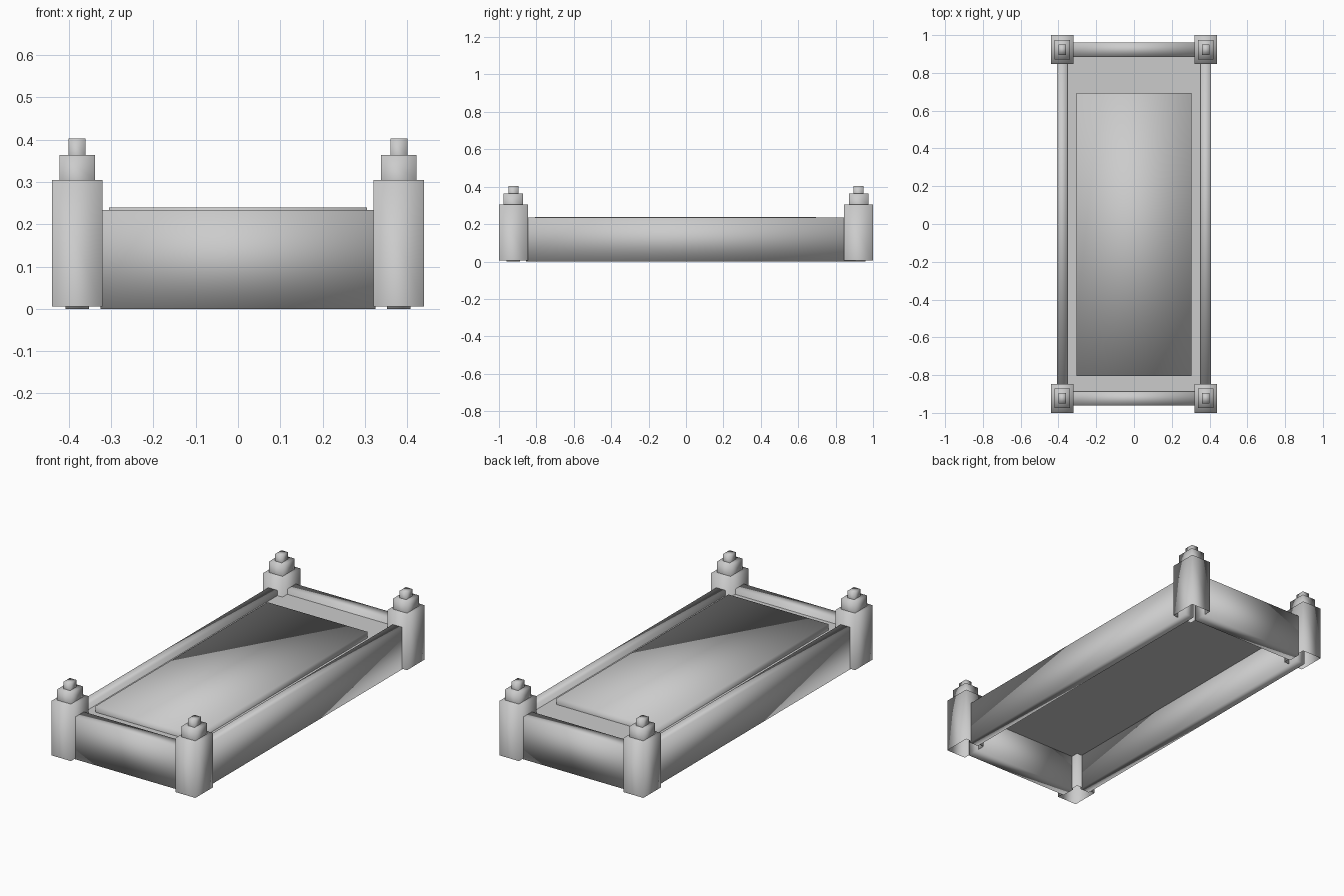
import bpy
import bmesh

if "Cube" in bpy.data.objects:
    bpy.data.objects.remove(bpy.data.objects["Cube"])

stone = bpy.data.materials.new("grey stone")
stone.diffuse_color = (0.6, 0.6, 0.6, 1)
stone.use_nodes = True
stone.node_tree.nodes["Principled BSDF"].inputs["Base Color"].default_value = stone.diffuse_color


def box(bm, x0, x1, y0, y1, z0, z1, open_bottom=False):
    res = bmesh.ops.create_cube(bm, size=1)
    for v in res["verts"]:
        v.co.x = x1 if v.co.x > 0 else x0
        v.co.y = y1 if v.co.y > 0 else y0
        v.co.z = z1 if v.co.z > 0 else z0
    if open_bottom:
        faces = {f for v in res["verts"] for f in v.link_faces}
        low = [f for f in faces if all(v.co.z == z0 for v in f.verts)]
        low = [f for f in faces if max(v.co.z for v in f.verts) < (z0 + z1) / 2]
        bmesh.ops.delete(bm, geom=low, context="FACES_ONLY")


def make(name, boxes, open_bottom=False):
    bm = bmesh.new()
    for b in boxes:
        box(bm, *b, open_bottom=open_bottom)
    me = bpy.data.meshes.new(name)
    bm.to_mesh(me)
    bm.free()
    me.materials.append(stone)
    # soft shading wraps round the block corners
    for p in me.polygons:
        p.use_smooth = True
    ob = bpy.data.objects.new(name, me)
    bpy.context.collection.objects.link(ob)
    return ob


# stepped corner posts, hollow underneath
tiers = [(0.06, 0.077, 0.005, 0.305), (0.042, 0.052, 0.305, 0.364),
         (0.02, 0.027, 0.364, 0.403)]
for sx, xn in ((-1, "left"), (1, "right")):
    for sy, yn in ((-1, "front"), (1, "back")):
        cx, cy = sx * 0.38, sy * 0.923
        make(f"{yn}_{xn}_post",
             [(cx - hx, cx + hx, cy - hy, cy + hy, a, b) for hx, hy, a, b in tiers],
             open_bottom=True)

# kerb walls between the posts
for s, n in ((-1, "left"), (1, "right")):
    make(f"{n}_kerb", [(s * 0.38 - 0.028, s * 0.38 + 0.028, -0.855, 0.905, 0, 0.234)])
for s, n in ((-1, "front"), (1, "back")):
    make(f"{n}_kerb", [(-0.325, 0.325, s * 0.924 - 0.037, s * 0.924 + 0.037, 0, 0.234)])

# sunken bed inside the kerb: a single thin sheet
bed = make("inner_bed", [(-0.355, 0.355, -0.89, 0.89, 0.2, 0.205)])
for p in bed.data.polygons:
    p.use_smooth = False

# raised cover slab
make("cover_slab", [(-0.305, 0.305, -0.806, 0.694, 0.2, 0.239)], open_bottom=True)
